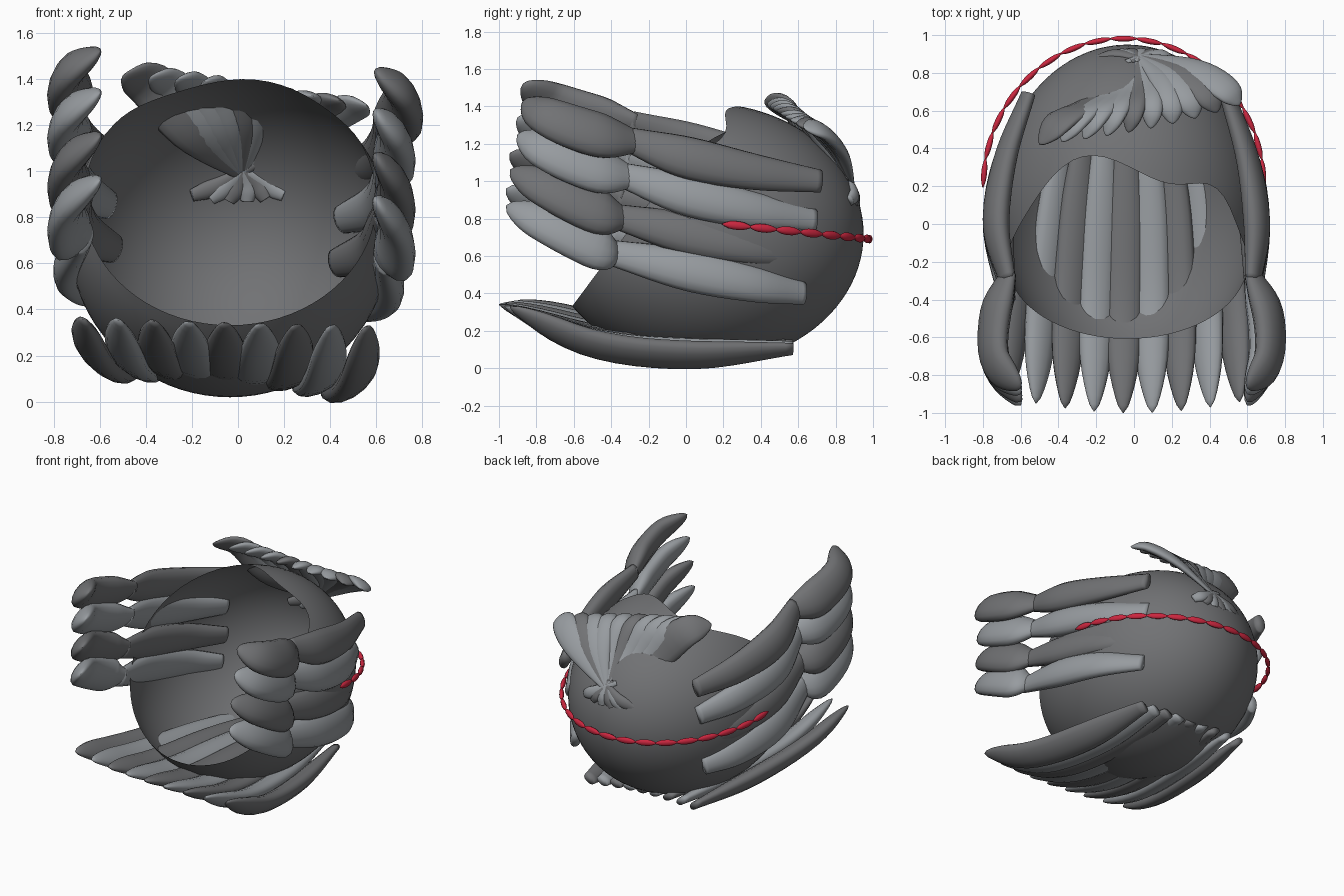
import bpy, bmesh
from math import sin, cos, pi, exp, radians
from mathutils import Vector as V

if "Cube" in bpy.data.objects:
    bpy.data.objects.remove(bpy.data.objects["Cube"])


def material(name, r, g, b):
    m = bpy.data.materials.new(name)
    m.diffuse_color = (r, g, b, 1)
    m.use_nodes = True
    m.node_tree.nodes["Principled BSDF"].inputs["Base Color"].default_value = m.diffuse_color
    return m


DARK = material("dark_grey", .165, .168, .175)
LIGHT = material("light_grey", .31, .33, .35)
RED = material("band_red", .6, .02, .05)


def finish(bm, name, mats=(DARK, LIGHT)):
    bmesh.ops.recalc_face_normals(bm, faces=bm.faces[:])
    for f in bm.faces:
        f.smooth = True
    me = bpy.data.meshes.new(name)
    bm.to_mesh(me)
    bm.free()
    ob = bpy.data.objects.new(name, me)
    bpy.context.collection.objects.link(ob)
    for m in mats:
        me.materials.append(m)
    return ob


def spline(p, t):
    """Catmull-Rom through points p, with mirrored end points."""
    p = [2 * p[0] - p[1]] + p + [2 * p[-1] - p[-2]]
    n = len(p) - 3
    i = min(int(t * n), n - 1)
    u = t * n - i
    a, b, c, d = p[i:i + 4]
    return 0.5 * (2 * b + (c - a) * u + (2 * a - 5 * b + 4 * c - d) * u ** 2
                  + (3 * b - a - 3 * c + d) * u ** 3)


def lock(bm, pts, normal, width, thick, prof, mat=0, rings=20, seg=14, tip=0.0):
    """Flat lock of hair; prof = relative sizes along it, tip = length rounded off."""
    pts = [V(p) for p in pts]
    prof = [V((s, 0, 0)) for s in prof]
    normal = V(normal)
    loops = []
    for k in range(rings + 1):
        t = k / rings
        t = 0.4 * t + 0.3 * (1 - cos(pi * t))
        c = spline(pts, t)
        tan = (spline(pts, min(1, t + .02)) - spline(pts, max(0, t - .02))).normalized()
        side = tan.cross(normal).normalized()
        up = side.cross(tan)
        s = spline(prof, t).x
        if t > 1 - tip:
            s *= max(0, 1 - ((t - 1 + tip) / tip) ** 2) ** .5
        s = max(s, 0.03)
        loops.append([bm.verts.new(c + side * cos(a) * width * s + up * sin(a) * thick * s)
                      for a in (2 * pi * j / seg for j in range(seg))])
    faces = [bm.faces.new(loops[0]), bm.faces.new(loops[-1])]
    for A, B in zip(loops, loops[1:]):
        for j in range(seg):
            faces.append(bm.faces.new((A[j], A[(j + 1) % seg], B[(j + 1) % seg], B[j])))
    for f in faces:
        f.material_index = mat


# Scalp shell: squashed sphere opened at the front along a slanted, wavy rim
C, R = V((-.035, .1, .718)), V((.70, .85, .70))
axis, top, right = V((0, .866, -.499)), V((0, .499, .866)), V((1, 0, 0))
bm = bmesh.new()
pole = bm.verts.new(C + axis * R)
N, M = 72, 28
prev = None
for i in range(1, M + 1):
    ring = []
    for j in range(N):
        a = 2 * pi * j / N - pi
        lim = 115 - 1.5 * cos(a) - 13 * exp(-((a + .35) / .48) ** 2) - 8 * exp(-((a - .75) / .3) ** 2)
        th = radians(lim) * i / M
        d = axis * cos(th) + (top * cos(a) + right * sin(a)) * sin(th)
        ring.append(bm.verts.new(C + d * R))
    for j in range(N):
        k = (j + 1) % N
        if prev:
            bm.faces.new((prev[j], prev[k], ring[k], ring[j]))
        else:
            bm.faces.new((pole, ring[k], ring[j]))
    prev = ring
finish(bm, "scalp_shell", (DARK,))

# Long locks sweeping forward underneath
bm = bmesh.new()
for i in range(9):
    x = -.66 + .151 * i
    dz = .018 - .05 * x / .6
    e = (x / .6) ** 2
    lock(bm, [(x * .70, .57, .13 + dz * .4 - .02 * e), (x * .85, 0, .115 + dz - .02 * e),
              (x * .96, -.5, .16 + dz), (x * 1.02, -1.0 + .07 * e, .335 + dz * .3)],
         (-x * 1.1, 0, .8), .098, .055, [.45, 1, 1.07, .95, .55], i % 2, tip=.2)
finish(bm, "lower_locks")

# Side locks (rear part) and the puffed tips in front of them
rows = [(1.00, 1.22, 1.38, .72, -.87, .27), (.79, 1.03, 1.20, .69, -.90, .30),
        (.60, .81, 1.01, .65, -.94, .34), (.40, .62, .82, .63, -.96, .38)]
for s, label, dx, dz in ((1, "right", 0, 0), (-1, "left", .08, .09)):
    rear, tips = bmesh.new(), bmesh.new()
    for n, (z0, z1, z2, y0, y2, y1) in enumerate(rows):
        z0, z1, z2 = z0 + dz * .7, z1 + dz, z2 + dz
        h = z1 - z0
        ins = .025 if n == 2 else 0
        out = .03 * (n > 0) * (s > 0)
        lock(rear, [(s * (.48 + dx - ins - out), y0 - dx * .4, z0),
                    (s * (.60 + dx - ins), .35, z0 + h * .24),
                    (s * (.65 + dx - ins), 0, z0 + h * .58),
                    (s * (.63 + dx * .5), -y1 - .03, z1)],
             (s, 0, .3), .113, .065, [.56, .9, 1.03, .62], n % 2)
        lock(tips, [(s * (.625 + dx * .5), -y1 + .01, z1 - .01),
                    (s * (.71 + dx * .3 - out), -.48, z1 + .03),
                    (s * (.71 + dx * .3 - out), -.72, z1 * .4 + z2 * .6 + .02),
                    (s * .60, y2, z2 + .05)],
             (s, 0, .5), .128, .068, [.5, .98, 1.0, .85, .6], n % 2, tip=.25)
    finish(rear, label + "_side_locks")
    finish(tips, label + "_puffed_tips")

# Fan of locks gathered at the back, with short ends below the gather
bm = bmesh.new()
pivot = V((.02, .89, .98))
for i in range(10):
    u = i / 9
    tip = V((-.50 + 1.06 * u, .42 + .13 * u + .08 * u ** 3, 1.415 - .05 * u - .08 * u * u))
    bulge = V((0, .05, .05)) * (u * 1.5 - .3 if u < .6 else .6 + .4 * u)
    mid = pivot.lerp(tip, .45) + bulge + V((.03, 0, 0))
    late = pivot.lerp(tip, .8) + V((.02, .045, .045))
    w = .11 if i == 0 else .06 + .03 * abs(2 * u - 1)
    lock(bm, [pivot, mid, late, tip], (.9 * (u - .75), .6, .8), w, .034,
         [.22, .65, .95, 1.0, .85, .5], int(i % 4 > 0), tip=.2)
for i in range(6):
    u = i / 5 - .5
    lock(bm, [pivot + V((-u * .12, -.03, .05)), pivot + V((u * .2, .01, -.04)),
              V((.0 + u * .40, .915 - .15 * u * u, .87 + .1 * u * u))],
         (u, 1, .1), .04, .024, [.4, .8, 1, .7], i % 2)
finish(bm, "back_fan")

# Red beaded band around the back
bm = bmesh.new()


def band(t):
    a = pi * t
    return V((-.055 - .745 * cos(a), .2 + .785 * sin(a), .77 - .08 * sin(a)))


for i in range(17):
    p, q = band((i - .04) / 17), band((i + 1.04) / 17)
    m = (p + q) / 2
    lock(bm, [p, m, q], m - V((-.06, .2, m.z)), .023, .016,
         [.2, .85, 1, .85, .2], rings=10, seg=10)
finish(bm, "beaded_band", (RED,))
